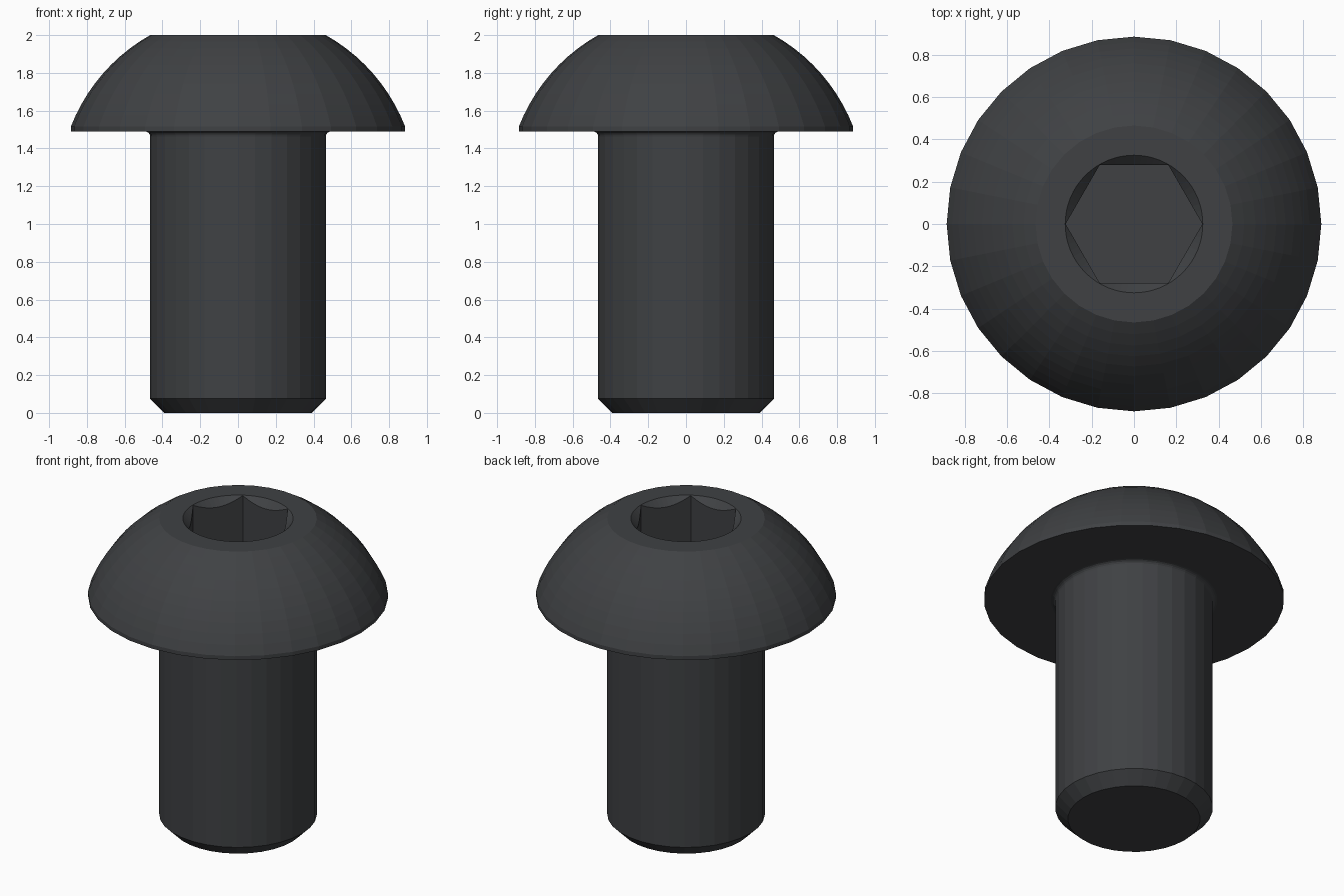
import bpy, bmesh
from math import pi, sin, cos, asin, sqrt

if "Cube" in bpy.data.objects:
    bpy.data.objects.remove(bpy.data.objects["Cube"])


def lathe(name, profile, sides):
    """Closed solid turned around z from (radius, height) points, bottom to top."""
    bm = bmesh.new()
    rings = []
    for r, z in profile:
        rings.append([bm.verts.new((r * cos(2 * pi * i / sides),
                                    r * sin(2 * pi * i / sides), z))
                      for i in range(sides)])
    for low, high in zip(rings, rings[1:]):
        for i in range(sides):
            j = (i + 1) % sides
            bm.faces.new((low[i], low[j], high[j], high[i]))
    bm.faces.new(rings[0][::-1])
    bm.faces.new(rings[-1])
    bmesh.ops.recalc_face_normals(bm, faces=bm.faces)
    mesh = bpy.data.meshes.new(name)
    bm.to_mesh(mesh)
    bm.free()
    obj = bpy.data.objects.new(name, mesh)
    bpy.context.collection.objects.link(obj)
    return obj


def cut(target, cutter):
    mod = target.modifiers.new("cut", 'BOOLEAN')
    mod.operation = 'DIFFERENCE'
    mod.solver = 'EXACT'
    mod.object = cutter
    bpy.context.view_layer.objects.active = target
    bpy.ops.object.modifier_apply(modifier=mod.name)
    bpy.data.objects.remove(cutter)


SHAFT_R, HEAD_R, TOP = 0.465, 0.885, 2.0
HEAD_Z, RIM_Z = 1.49, 1.515

# Shaft with chamfered tip
profile = [(0.39, 0), (SHAFT_R, 0.075)]

# Small fillet under the head
f = 0.027
for k in range(5):
    a = k / 4 * pi / 2
    profile.append((SHAFT_R + f * (1 - cos(a)), HEAD_Z - f + f * sin(a)))

# Head rim and dome, an arc centred on the axis
profile.append((HEAD_R, HEAD_Z))
centre = ((TOP + RIM_Z) - (HEAD_R**2 - SHAFT_R**2) / (TOP - RIM_Z)) / 2
dome_r = sqrt(HEAD_R**2 + (RIM_Z - centre)**2)
a0, a1 = asin((RIM_Z - centre) / dome_r), asin((TOP - centre) / dome_r)
for k in range(11):
    a = a0 + (a1 - a0) * k / 10
    profile.append((dome_r * cos(a), centre + dome_r * sin(a)))
screw = lathe("button_head_screw", profile, 32)

# Hex socket with a conical lead-in
cut(screw, lathe("lead_in_cutter", [(0.255, 1.93), (0.345, 2.02)], 64))
cut(screw, lathe("hex_cutter", [(0.323, 1.69), (0.323, 2.1)], 6))

# Dark steel finish
steel = bpy.data.materials.new("dark_steel")
steel.diffuse_color = (0.05, 0.053, 0.057, 1)
steel.use_nodes = True
steel.node_tree.nodes["Principled BSDF"].inputs["Base Color"].default_value = steel.diffuse_color
screw.data.materials.clear()
screw.data.materials.append(steel)
